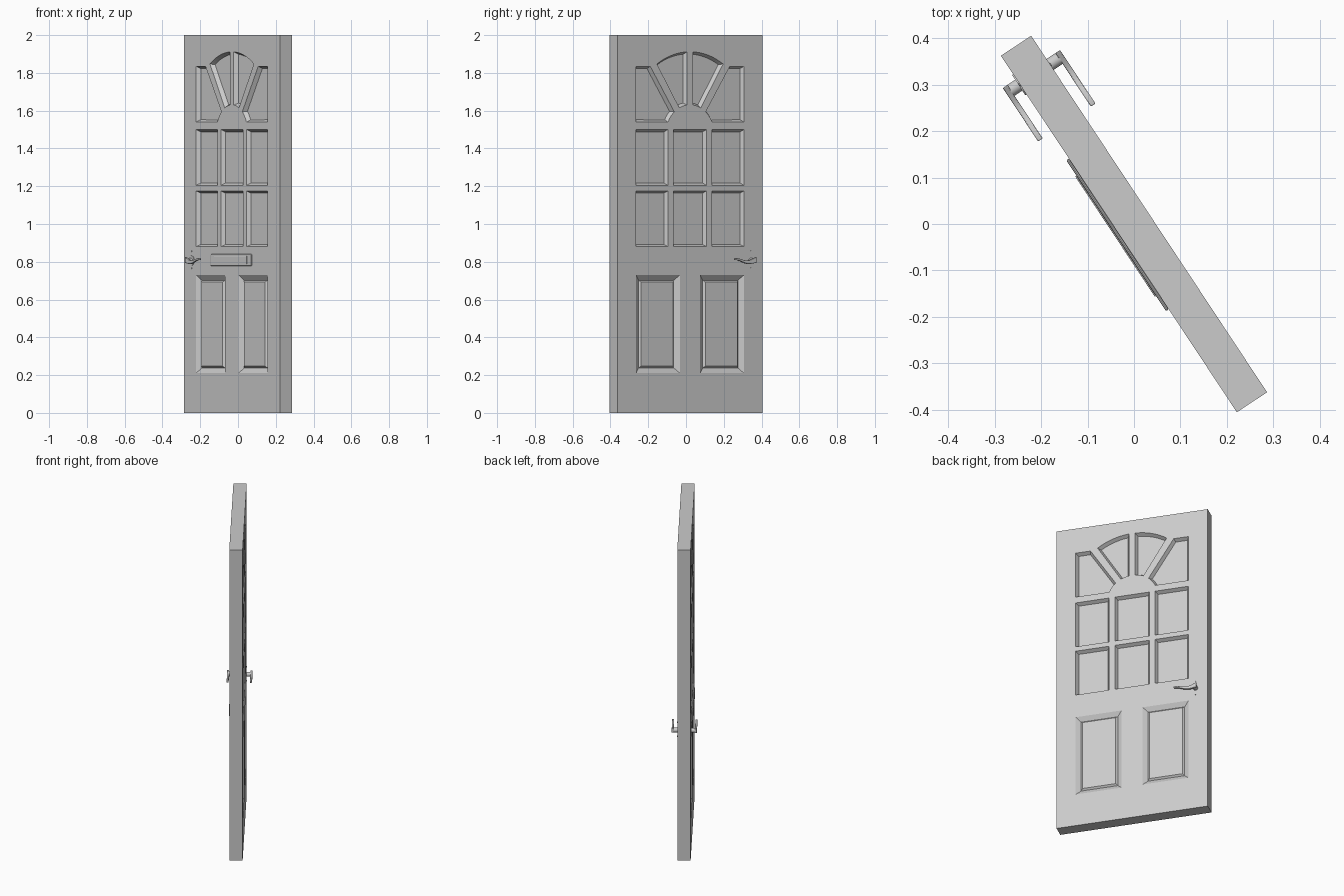
import bpy, bmesh, math
from mathutils import Vector

cube = bpy.data.objects.get("Cube")
if cube:
    bpy.data.objects.remove(cube)

TURN = math.radians(-56.5)          # the door stands swung open
HALF_W, HALF_T, HEIGHT = 0.46, 0.039, 2.0

grey = bpy.data.materials.new("door_grey")
grey.use_nodes = True
grey.diffuse_color = (0.6, 0.6, 0.6, 1)
grey.node_tree.nodes["Principled BSDF"].inputs["Base Color"].default_value = (0.6, 0.6, 0.6, 1)


def finish(name, bm, both_sides, bevel=0, smooth=False):
    """Turn a bmesh into an object; optionally mirror it to the other door face."""
    mesh = bpy.data.meshes.new(name)
    bm.to_mesh(mesh)
    bm.free()
    mesh.materials.append(grey)
    ob = bpy.data.objects.new(name, mesh)
    bpy.context.collection.objects.link(ob)
    ob.rotation_euler.z = TURN
    if bevel:
        mod = ob.modifiers.new("soft_edges", 'BEVEL')
        mod.width, mod.segments = bevel, 2
    if both_sides:
        mod = ob.modifiers.new("other_face", 'MIRROR')
        mod.use_axis = (False, True, False)
    if smooth:
        bpy.ops.object.select_all(action='DESELECT')
        ob.select_set(True)
        bpy.context.view_layer.objects.active = ob
        bpy.ops.object.shade_smooth_by_angle(angle=math.radians(40))
    return ob


def prism(name, outline, y0, y1, both_sides=False, bevel=0, smooth=False):
    """Extrude an (x, z) outline from y0 to y1."""
    bm = bmesh.new()
    face = bm.faces.new([bm.verts.new((x, y0, z)) for x, z in outline])
    new = bmesh.ops.extrude_face_region(bm, geom=[face])["geom"]
    moved = [v for v in new if isinstance(v, bmesh.types.BMVert)]
    bmesh.ops.translate(bm, verts=moved, vec=(0, y1 - y0, 0))
    bmesh.ops.recalc_face_normals(bm, faces=bm.faces)
    return finish(name, bm, both_sides, bevel, smooth)


def rect(x0, x1, z0, z1):
    return [(x0, z0), (x1, z0), (x1, z1), (x0, z1)]


def arc(zc, r, xa, xb, n):
    """Upper arc of a circle centred on x = 0, running from xa to xb."""
    xs = [xa + (xb - xa) * i / n for i in range(n + 1)]
    return [(x, zc + math.sqrt(r * r - x * x)) for x in xs]


def flip(outline):
    return [(-x, z) for x, z in reversed(outline)]


def disc(x, z, r, n=20):
    return [(x + r * math.cos(math.tau * i / n), z + r * math.sin(math.tau * i / n)) for i in range(n)]


# Outlines of the recessed panes: two rows of three, then the fan on top
panes = []
for z in (0.88, 1.205):
    side = rect(0.14, 0.343, z, z + 0.295)
    panes += [side, flip(side), rect(-0.105, 0.105, z, z + 0.295)]
corner = [(0.343, 1.54), (0.343, 1.835), (0.253, 1.835)] + arc(1.478, 0.153, 0.1, 0.14, 4)
fan = arc(1.478, 0.153, 0.018, 0.068, 4) + arc(1.54, 0.372, 0.21, 0.018, 10)
panes += [corner, flip(corner), fan, flip(fan)]

# Outlines of the two lower raised panels
lower = rect(0.064, 0.343, 0.21, 0.73)
lower_panels = [lower, flip(lower)]

# Door leaf: one half thickness with sunk panels, mirrored to the other face
bm = bmesh.new()


def loop(outline):
    verts = [bm.verts.new((x, -HALF_T, z)) for x, z in outline]
    edges = [bm.edges.new((a, b)) for a, b in zip(verts, verts[1:] + verts[:1])]
    return verts, edges


rim, edges = loop(rect(-HALF_W, HALF_W, 0, HEIGHT))
sunk = []
for outline in panes + lower_panels:
    verts, more = loop(outline)
    sunk.append(verts)
    edges += more
bmesh.ops.triangle_fill(bm, edges=edges, use_beauty=True, normal=(0, -1, 0))
for f in bm.faces:
    f.normal_update()
    if f.normal.y > 0:
        f.normal_flip()
back = [bm.verts.new((v.co.x, 0, v.co.z)) for v in rim]
for i in range(4):
    j = (i + 1) % 4
    bm.faces.new((rim[j], rim[i], back[i], back[j]))
for k, verts in enumerate(sunk):
    f = bm.faces.new(verts)
    f.normal_update()
    if k < len(panes):
        steps = [(0.012, -0.022)]
    else:
        steps = [(0.028, -0.018), (0.010, 0.010)]
    for width, depth in steps:
        bmesh.ops.inset_individual(bm, faces=[f], thickness=width, depth=depth, use_even_offset=True)
        f.normal_update()
finish("door_leaf", bm, True)

# Letter plate with a raised flap on the front face
prism("letter_plate", rect(-0.195, 0.195, 0.778, 0.84), -HALF_T, -0.046, bevel=0.004)
prism("letter_flap", rect(-0.155, 0.155, 0.788, 0.83), -0.046, -0.049, bevel=0.001)

# Lever handles on both faces: round stem, wavy lever, screws
HX, HZ = -0.386, 0.806
prism("handle_stem", disc(HX, HZ, 0.014), -HALF_T, -0.064, True, smooth=True)
top, bottom = [], []
for i in range(17):
    t = i / 16
    x = HX - 0.014 + t * 0.138
    z = HZ - 0.008 * math.sin(t * math.tau * 0.9 - 0.6)
    half = 0.005 + 0.011 * (1 - t) ** 2
    top.append((x, z + half))
    bottom.append((x, z - half))
prism("handle_lever", bottom + top[::-1], -0.062, -0.074, True, bevel=0.002, smooth=True)
for n, z in enumerate((0.855, 0.765)):
    prism(f"handle_screw_{n + 1}", disc(HX, z, 0.004, 10), -HALF_T, -0.041, True)

# Thin round rose behind the front handle
prism("handle_rose", disc(HX, HZ, 0.026), -HALF_T, -0.042, smooth=True)
